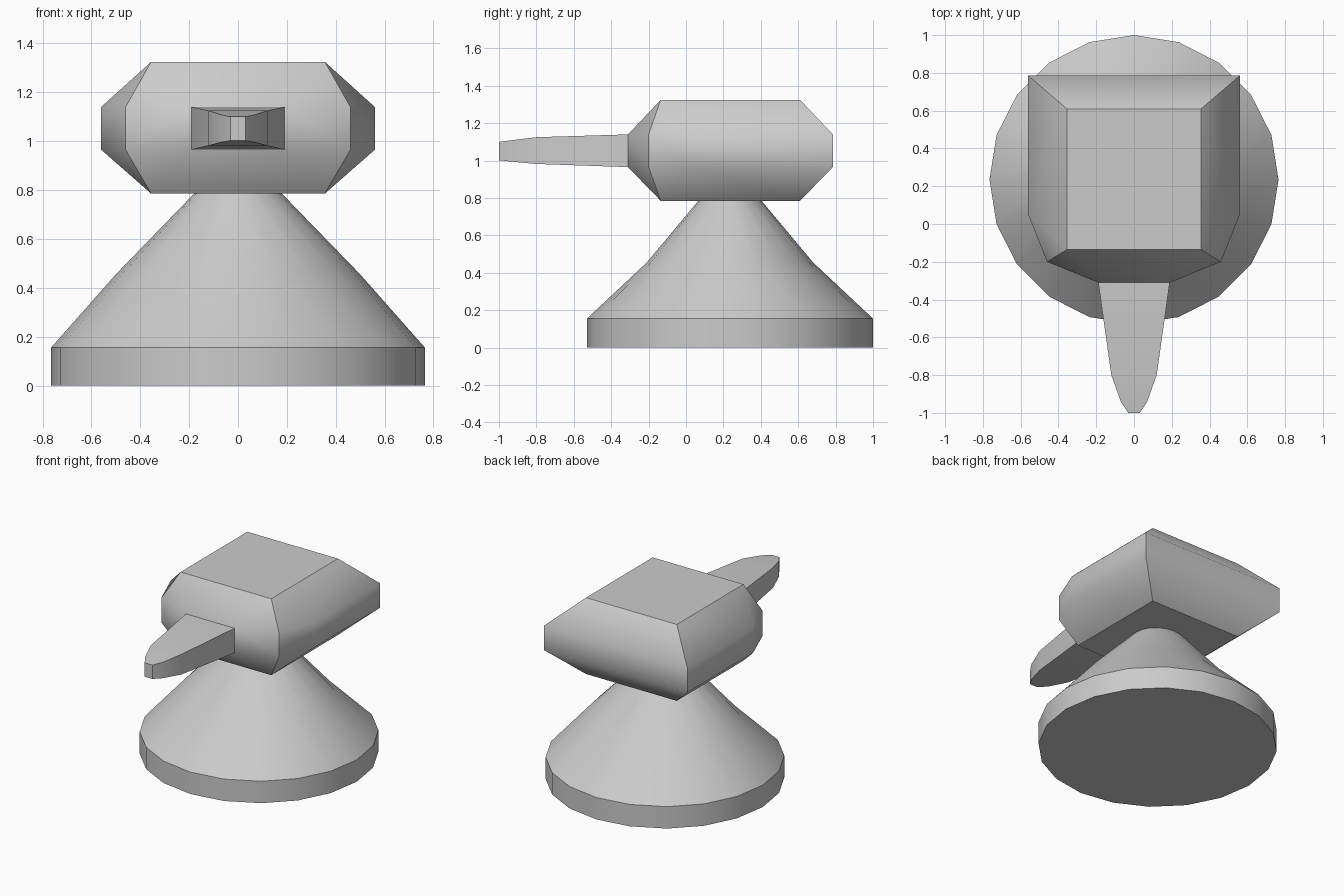
import bpy, bmesh
from math import sin, cos, pi, radians

if "Cube" in bpy.data.objects:
    bpy.data.objects.remove(bpy.data.objects["Cube"])

CY, SIDES = 0.235, 20


def finish(name, bm, angle=None):
    bmesh.ops.recalc_face_normals(bm, faces=bm.faces[:])
    for f in bm.faces:
        f.smooth = True
    if angle is not None:
        for e in bm.edges:
            e.smooth = e.calc_face_angle(0) < radians(angle)
    me = bpy.data.meshes.new(name)
    bm.to_mesh(me)
    bm.free()
    ob = bpy.data.objects.new(name, me)
    bpy.context.collection.objects.link(ob)
    return ob


def lathe(name, profile):
    """Stack elliptical rings of (radius x, radius y, z) and cap both ends."""
    bm = bmesh.new()
    rings = [[bm.verts.new((rx * sin(2 * pi * i / SIDES),
                            CY + ry * cos(2 * pi * i / SIDES), z))
              for i in range(SIDES)] for rx, ry, z in profile]
    for a, b in zip(rings, rings[1:]):
        for i in range(SIDES):
            j = (i + 1) % SIDES
            bm.faces.new((a[i], a[j], b[j], b[i]))
    bm.faces.new(rings[0])
    bm.faces.new(rings[-1])
    return finish(name, bm, 30)


def hull(points):
    """Convex faceted body from (x, y, low z, high z), mirrored across x."""
    bm = bmesh.new()
    for x, y, lo, hi in points:
        for s in (-1, 1):
            for z in (lo, hi):
                bm.verts.new((s * x, y, z))
    bmesh.ops.convex_hull(bm, input=bm.verts[:])
    bmesh.ops.dissolve_limit(bm, angle_limit=radians(1.5),
                             verts=bm.verts[:], edges=bm.edges[:])
    return bm


# round foot and tapering pedestal
lathe("base", [(0.765, 0.765, 0), (0.765, 0.765, 0.155)])
lathe("pedestal", [(0.765, 0.765, 0.155), (0.50, 0.445, 0.455), (0.175, 0.165, 0.79)])

# turret body: flat top and bottom, bevelled belt with a pointed front
LOW, HIGH = 0.785, 1.325
bm = hull([(0.355, 0.61, LOW, HIGH), (0.355, -0.135, LOW, HIGH),
           (0.56, 0.785, 0.965, 1.14), (0.56, 0.05, 0.965, 1.14),
           (0.46, -0.2, 0.965, 1.14), (0.19, -0.31, 0.965, 1.14)])
for e in bm.edges:
    a, b = (v.co for v in e.verts)
    on_rim = all(min(abs(p.z - LOW), abs(p.z - HIGH)) < 1e-3 for p in (a, b))
    on_corner = abs(a.z - b.z) > 1e-3 and all(
        min(abs(p.y - 0.05), abs(p.y + 0.31)) > 1e-3 for p in (a, b))
    e.smooth = not (on_rim or on_corner)
finish("turret_body", bm)

# tapered barrel with a blunt tip
finish("barrel", hull([(0.19, -0.305, 0.965, 1.14), (0.12, -0.8, 0.982, 1.125),
                       (0.07, -0.94, 0.995, 1.108), (0.03, -1.0, 1.002, 1.10)]), 40)
